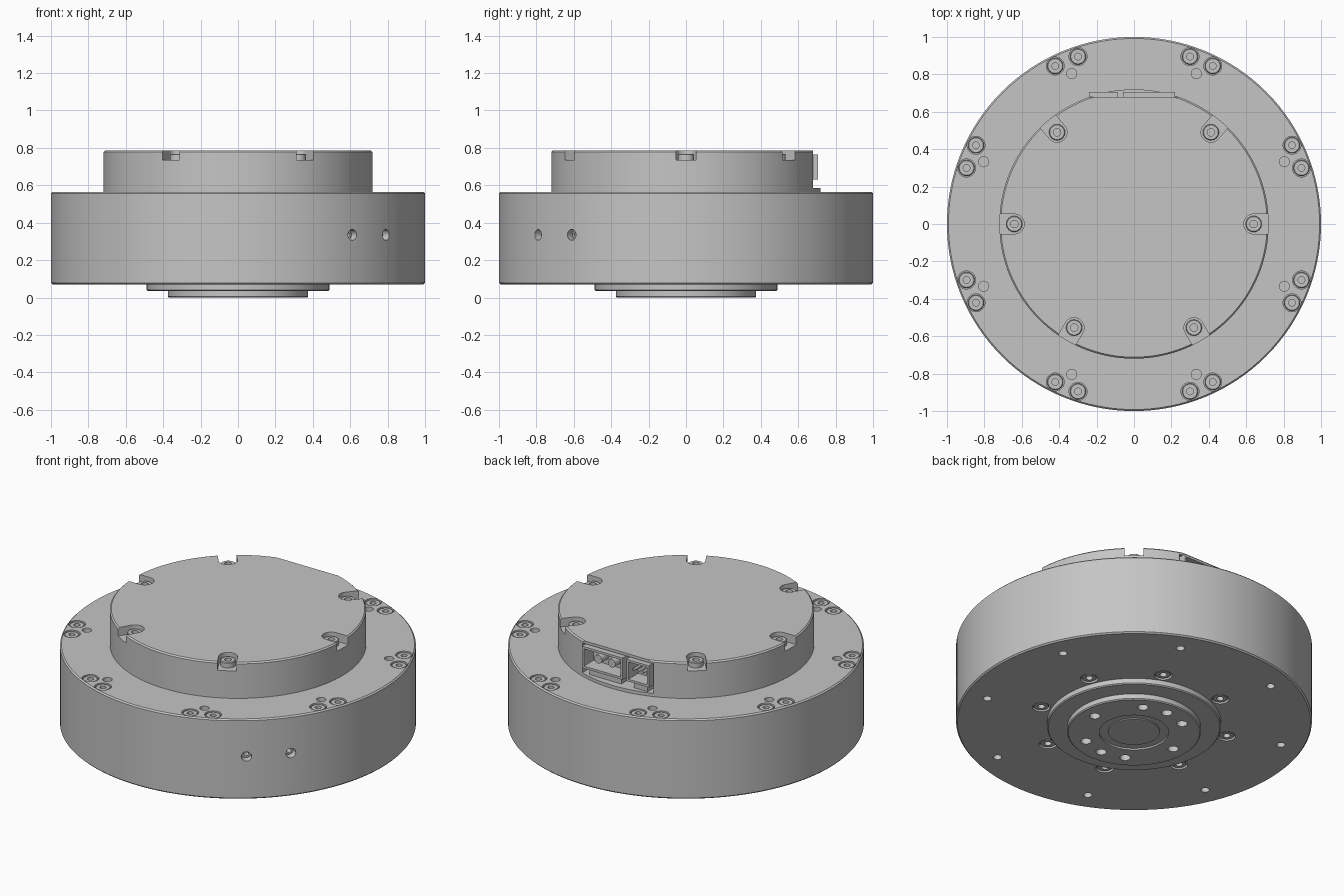
import bpy, bmesh, math
from mathutils import Matrix, Vector

cube = bpy.data.objects.get("Cube")
if cube:
    bpy.data.objects.remove(cube, do_unlink=True)

metal = bpy.data.materials.new("satin grey metal")
GREY = (0.56, 0.56, 0.56, 1)
metal.use_nodes = True
metal.diffuse_color = GREY
metal.node_tree.nodes["Principled BSDF"].inputs["Base Color"].default_value = GREY


def lathe(bm, profile, matrix=Matrix(), steps=32):
    """Spin a closed (radius, z) profile around z and place it."""
    part = bmesh.new()
    vs = [part.verts.new((r, 0, z)) for r, z in profile]
    es = [part.edges.new(pair) for pair in zip(vs, vs[1:])]
    bmesh.ops.spin(part, geom=vs + es, cent=(0, 0, 0), axis=(0, 0, 1),
                   angle=math.tau, steps=steps, use_merge=True)
    bmesh.ops.remove_doubles(part, verts=part.verts, dist=1e-5)
    bmesh.ops.recalc_face_normals(part, faces=part.faces)
    part.transform(matrix)
    mesh = bpy.data.meshes.new("part")
    part.to_mesh(mesh)
    part.free()
    bm.from_mesh(mesh)
    bpy.data.meshes.remove(mesh)


def box(bm, x0, x1, y0, y1, z0, z1, turn=Matrix()):
    size = Matrix.Diagonal((x1 - x0, y1 - y0, z1 - z0, 1))
    place = Matrix.Translation(((x0 + x1) / 2, (y0 + y1) / 2, (z0 + z1) / 2))
    bmesh.ops.create_cube(bm, size=1, matrix=turn @ place @ size)


def cyl(bm, radius, z0, z1, matrix=Matrix(), segs=32):
    place = matrix @ Matrix.Translation((0, 0, (z0 + z1) / 2))
    bmesh.ops.create_cone(bm, cap_ends=True, segments=segs, radius1=radius,
                          radius2=radius, depth=z1 - z0, matrix=place)


def polar(deg, radius, z=0):
    a = math.radians(deg)
    return Matrix.Translation((radius * math.cos(a), radius * math.sin(a), z))


def turn(deg):
    return Matrix.Rotation(math.radians(deg), 4, 'Z')


def screw(bm, radius, socket, matrix, height=0.03):
    """Screw head with its top at local z = 0 and a drilled socket."""
    c = 0.004
    lathe(bm, [(0, -height * 0.8), (socket, -height * 0.8), (socket, 0),
               (radius - c, 0), (radius, -c), (radius, -height), (0, -height)],
          matrix, 24)


def finish(name, bm, cutter=None):
    mesh = bpy.data.meshes.new(name)
    bm.to_mesh(mesh)
    bm.free()
    obj = bpy.data.objects.new(name, mesh)
    bpy.context.collection.objects.link(obj)
    mesh.materials.append(metal)
    bpy.ops.object.select_all(action='DESELECT')
    obj.select_set(True)
    bpy.context.view_layer.objects.active = obj
    if cutter:
        tool = finish(name + "_cutter", cutter)
        tool.hide_render = True
        bpy.ops.object.select_all(action='DESELECT')
        obj.select_set(True)
        bpy.context.view_layer.objects.active = obj
        mod = obj.modifiers.new("cut", 'BOOLEAN')
        mod.operation, mod.solver, mod.object = 'DIFFERENCE', 'EXACT', tool
        mod.use_self = True
        bpy.ops.object.modifier_apply(modifier=mod.name)
        bpy.data.objects.remove(tool, do_unlink=True)
    bpy.ops.object.shade_smooth_by_angle(angle=math.radians(30))
    return obj


FLIP = Matrix.Rotation(math.pi, 4, 'X')
BOTTOM, TOP, LID = 0.07, 0.565, 0.787
STATIONS = [22.5 + 45 * i for i in range(8)]

# Main drum with its drilled holes and counterbores
drum, cuts, screws = bmesh.new(), bmesh.new(), bmesh.new()
c = 0.008
lathe(drum, [(0, BOTTOM), (1 - c, BOTTOM), (1, BOTTOM + c), (1, TOP - c),
             (1 - c, TOP), (0, TOP)], steps=128)
for a in STATIONS:
    cyl(cuts, 0.027, TOP - 0.08, TOP + 0.05, polar(a, 0.87))
    cyl(cuts, 0.024, 0, BOTTOM + 0.08, polar(a, 0.865))
    cyl(cuts, 0.05, 0, BOTTOM + 0.03, polar(a, 0.546))
    screw(screws, 0.044, 0.02, polar(a, 0.546, BOTTOM + 0.004) @ FLIP)
    for da in (-4, 4):
        cyl(cuts, 0.048, TOP - 0.03, TOP + 0.05, polar(a + da, 0.944))
        screw(screws, 0.043, 0.018, polar(a + da, 0.944, TOP - 0.004))
# Two set screws in the drum wall
for a in (-52.3, -37.7):
    out = turn(a) @ Matrix.Translation((0.95, 0, 0.335)) @ Matrix.Rotation(math.pi / 2, 4, 'Y')
    cyl(cuts, 0.029, -0.04, 0.1, out)
    screw(screws, 0.028, 0.014, out @ Matrix.Translation((0, 0, 0.01)), 0.045)
finish("main_drum", drum, cuts)

# Rear cap with a flat, a connector bay and open screw notches
cap, cuts = bmesh.new(), bmesh.new()
lathe(cap, [(0, TOP), (0.72, TOP), (0.72, LID - c), (0.72 - c, LID), (0, LID)], steps=128)
box(cuts, -0.5, 0.5, 0.68, 0.9, 0.585, 1)
box(cuts, -0.25, 0.235, 0.56, 0.8, 0.585, 0.77)
for a in (0, 180, 50, 130, -60, -120):
    cyl(cuts, 0.053, 0.735, 1, polar(a, 0.64))
    box(cuts, 0.64, 0.9, -0.053, 0.053, 0.735, 1, turn(a))
    screw(screws, 0.043, 0.02, polar(a, 0.64, 0.768), 0.033)
finish("rear_cap", cap, cuts)
finish("screws", screws)


# Two open sockets with contact pins
def socket(name, x0, x1, pins, pin_radius):
    bm = bmesh.new()
    y0, y1, z0, z1, t = 0.58, 0.706, 0.63, 0.765, 0.014
    box(bm, x0, x1, y0, y1, z0, z0 + t)
    box(bm, x0, x1, y0, y1, z1 - t, z1)
    for x in (x0, x1 - t):
        box(bm, x, x + t, y0, y1, z0 + t, z1 - t)
    box(bm, x0 + t, x1 - t, y0, y0 + 0.03, z0 + t, z1 - t)
    for i in range(pins):
        x = x0 + (x1 - x0) * (i + 1) / (pins + 1)
        m = Matrix.Translation((x, y0, (z0 + z1) / 2)) @ Matrix.Rotation(-math.pi / 2, 4, 'X')
        cyl(bm, pin_radius, 0.02, 0.1, m, 16)
    box(bm, x0 + 0.03, x1 - 0.03, y0, y1 - 0.03, 0.585, z0)
    finish(name, bm)


socket("power_socket", -0.06, 0.22, 2, 0.026)
socket("signal_socket", -0.24, -0.085, 4, 0.008)

# Output flange and hub under the drum
flange, cuts = bmesh.new(), bmesh.new()
e = 0.006
lathe(flange, [(0, 0.08), (0.488, 0.08), (0.488, 0.035 + e), (0.488 - e, 0.035),
               (0.375, 0.035), (0.375, e), (0.375 - e, 0), (0.195, 0),
               (0.195, 0.01), (0.145, 0.01), (0.145, 0.004), (0, 0.004)], steps=96)
for a in [60 * i for i in range(6)] + [90, 270]:
    cyl(cuts, 0.03, -0.05, 0.066, polar(a, 0.287))
finish("output_flange", flange, cuts)
